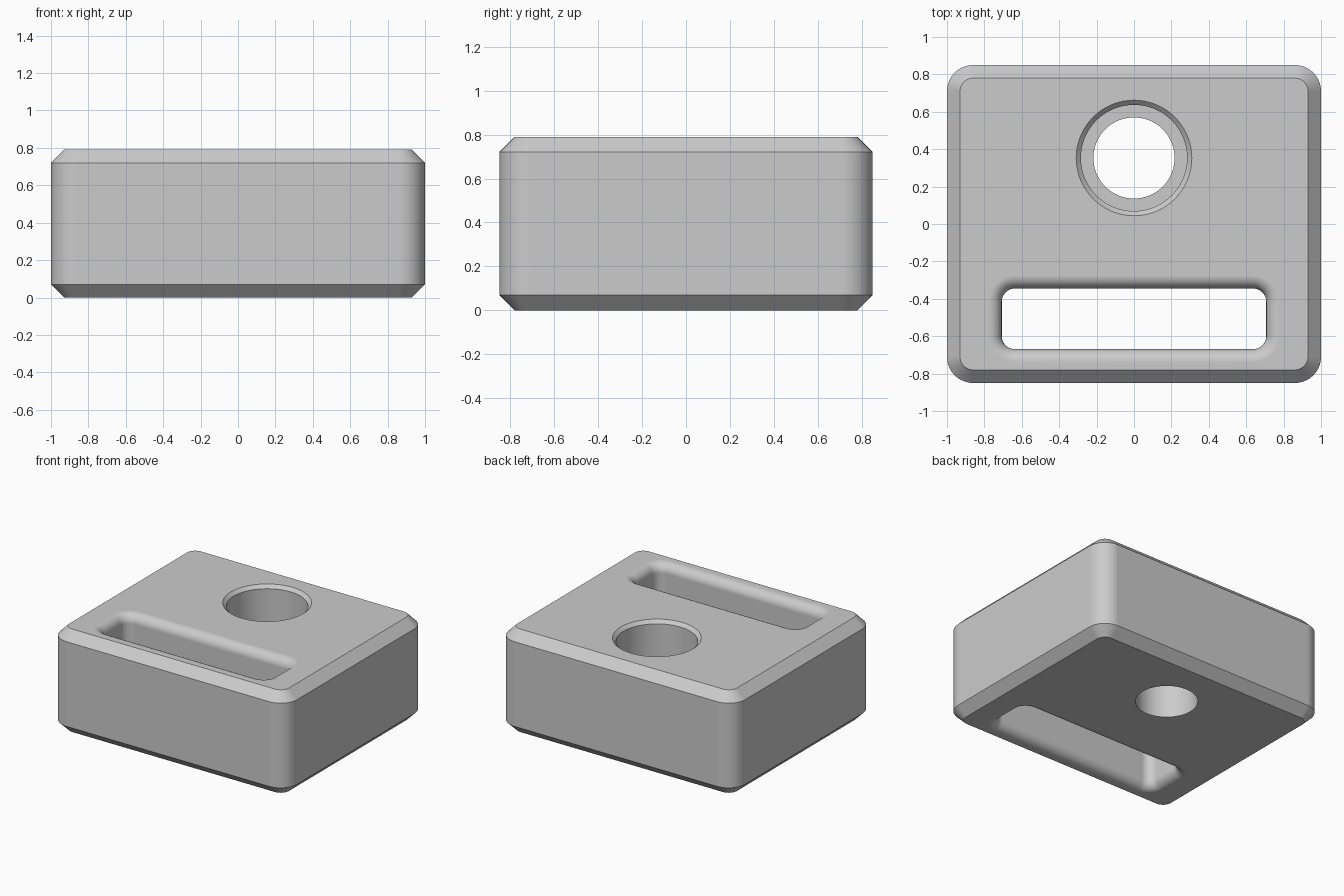
import bpy
import bmesh
from math import cos, sin, pi

cube = bpy.data.objects.get("Cube")
if cube:
    bpy.data.objects.remove(cube, do_unlink=True)

HEIGHT = 0.79
CHAMFER = 0.07
FILLET = 0.07
CORNER_STEPS = 10
HOLE_SIDES = 72


def rounded_ring(bm, half_x, half_y, radius, z, centre_y=0):
    """Vertices of a horizontal rounded rectangle."""
    verts = []
    for q, (sx, sy) in enumerate([(1, 1), (-1, 1), (-1, -1), (1, -1)]):
        for i in range(CORNER_STEPS + 1):
            a = (q + i / CORNER_STEPS) * pi / 2
            x = sx * (half_x - radius) + radius * cos(a)
            y = sy * (half_y - radius) + radius * sin(a)
            verts.append(bm.verts.new((x, y + centre_y, z)))
    return verts


def round_ring(bm, radius, z, centre_y):
    """Vertices of a horizontal circle."""
    angles = [2 * pi * i / HOLE_SIDES for i in range(HOLE_SIDES)]
    return [bm.verts.new((radius * cos(a), centre_y + radius * sin(a), z)) for a in angles]


def loft(bm, rings):
    """Join each ring to the next with quads."""
    for low, high in zip(rings, rings[1:]):
        for i in range(len(low)):
            j = (i + 1) % len(low)
            bm.faces.new((low[i], low[j], high[j], high[i]))


def ring_edges(bm, ring):
    return [bm.edges.get((ring[i - 1], ring[i])) for i in range(len(ring))]


bm = bmesh.new()

# Outer wall with chamfered top and bottom
wall_profile = [(CHAMFER, 0), (0, CHAMFER), (0, HEIGHT - CHAMFER), (CHAMFER, HEIGHT)]
outer = [rounded_ring(bm, 1 - d, 0.85 - d, 0.14 - d, z) for d, z in wall_profile]

# Long slot, filleted at both ends
arc = [i / 8 * pi / 2 for i in range(9)]
lower = [(FILLET * (1 - sin(a)), FILLET * (1 - cos(a))) for a in arc]
upper = [(d, HEIGHT - z) for d, z in reversed(lower)]
slot = [rounded_ring(bm, 0.707 + d, 0.162 + d, 0.07 + d, z, -0.507) for d, z in lower + upper]

# Stepped round hole with a small chamfer at its mouth
hole_profile = [(0.217, 0), (0.217, 0.36), (0.284, 0.36), (0.284, HEIGHT - 0.025), (0.309, HEIGHT)]
hole = [round_ring(bm, r, z, 0.353) for r, z in hole_profile]

for rings in (outer, slot, hole):
    loft(bm, rings)

# Flat top and bottom around the openings
for end in (0, -1):
    edges = [e for rings in (outer, slot, hole) for e in ring_edges(bm, rings[end])]
    bmesh.ops.triangle_fill(bm, edges=edges, use_beauty=True)

bmesh.ops.recalc_face_normals(bm, faces=bm.faces)
mesh = bpy.data.meshes.new("slotted_block")
bm.to_mesh(mesh)
bm.free()

block = bpy.data.objects.new("slotted_block", mesh)
bpy.context.collection.objects.link(block)

# Plain grey finish
grey = bpy.data.materials.new("plain_grey")
grey.use_nodes = True
colour = (0.6, 0.6, 0.6, 1)
grey.diffuse_color = colour
grey.node_tree.nodes["Principled BSDF"].inputs["Base Color"].default_value = colour
mesh.materials.append(grey)

# Smooth fillets, sharp chamfers, flat faces kept flat
bpy.ops.object.select_all(action="DESELECT")
block.select_set(True)
bpy.context.view_layer.objects.active = block
bpy.ops.object.shade_smooth_by_angle(angle=pi / 6)
weighted = block.modifiers.new("flat_normals", "WEIGHTED_NORMAL")
weighted.keep_sharp = True
weighted.weight = 100
